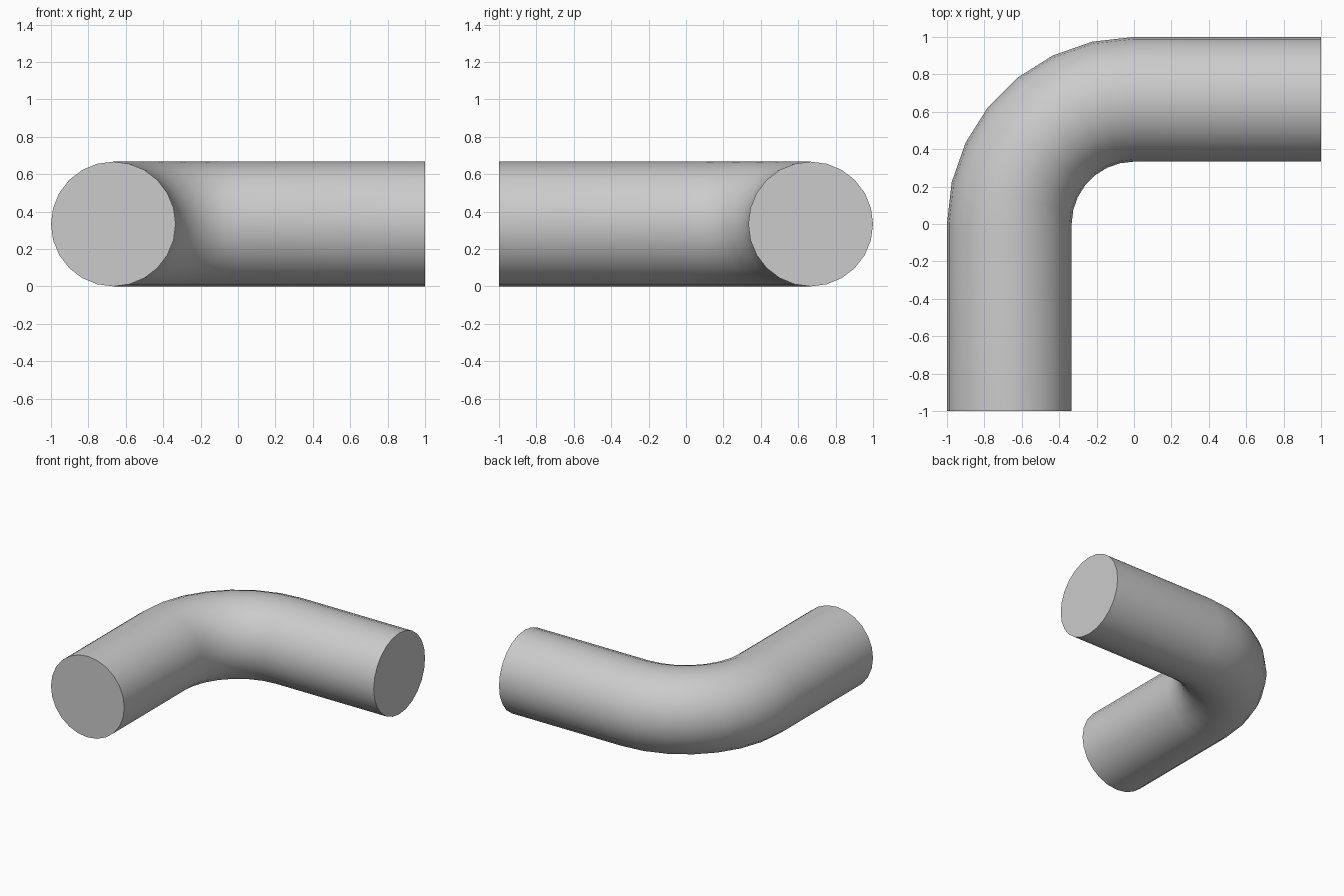
import bpy, bmesh, math
from mathutils import Matrix, Vector

cube = bpy.data.objects.get("Cube")
if cube:
    bpy.data.objects.remove(cube, do_unlink=True)

RADIUS, BEND = 1 / 3, 2 / 3
SIDES, STEPS = 24, 7

# Plain grey material
grey = bpy.data.materials.new("plain grey")
grey.use_nodes = True
colour = (0.6, 0.6, 0.6, 1)
grey.diffuse_color = colour
grey.node_tree.nodes["Principled BSDF"].inputs["Base Color"].default_value = colour

# Path of the elbow: straight leg, quarter bend, straight leg
path = [(Vector((-BEND, -1, RADIUS)), 0)]
for i in range(STEPS + 1):
    a = math.pi / 2 * i / STEPS
    path.append((Vector((-BEND * math.cos(a), BEND * math.sin(a), RADIUS)), a))
path.append((Vector((1, BEND, RADIUS)), math.pi / 2))

# Round section swept along the path
bm = bmesh.new()
rings = []
for centre, turn in path:
    spin = Matrix.Rotation(-turn, 3, "Z")
    ring = []
    for k in range(SIDES):
        t = math.tau * k / SIDES
        ring.append(bm.verts.new(centre + spin @ Vector((math.cos(t), 0, math.sin(t))) * RADIUS))
    rings.append(ring)
for near, far in zip(rings, rings[1:]):
    for k in range(SIDES):
        n = (k + 1) % SIDES
        bm.faces.new((near[k], near[n], far[n], far[k]))

# Flat end caps
bm.faces.new(rings[0])
bm.faces.new(rings[-1])
bmesh.ops.recalc_face_normals(bm, faces=bm.faces)

mesh = bpy.data.meshes.new("pipe_elbow")
bm.to_mesh(mesh)
bm.free()
mesh.materials.append(grey)
elbow = bpy.data.objects.new("pipe_elbow", mesh)
bpy.context.collection.objects.link(elbow)

# Smooth sides with sharp cap rims
bpy.context.view_layer.objects.active = elbow
elbow.select_set(True)
bpy.ops.object.shade_smooth_by_angle(angle=math.radians(40))
